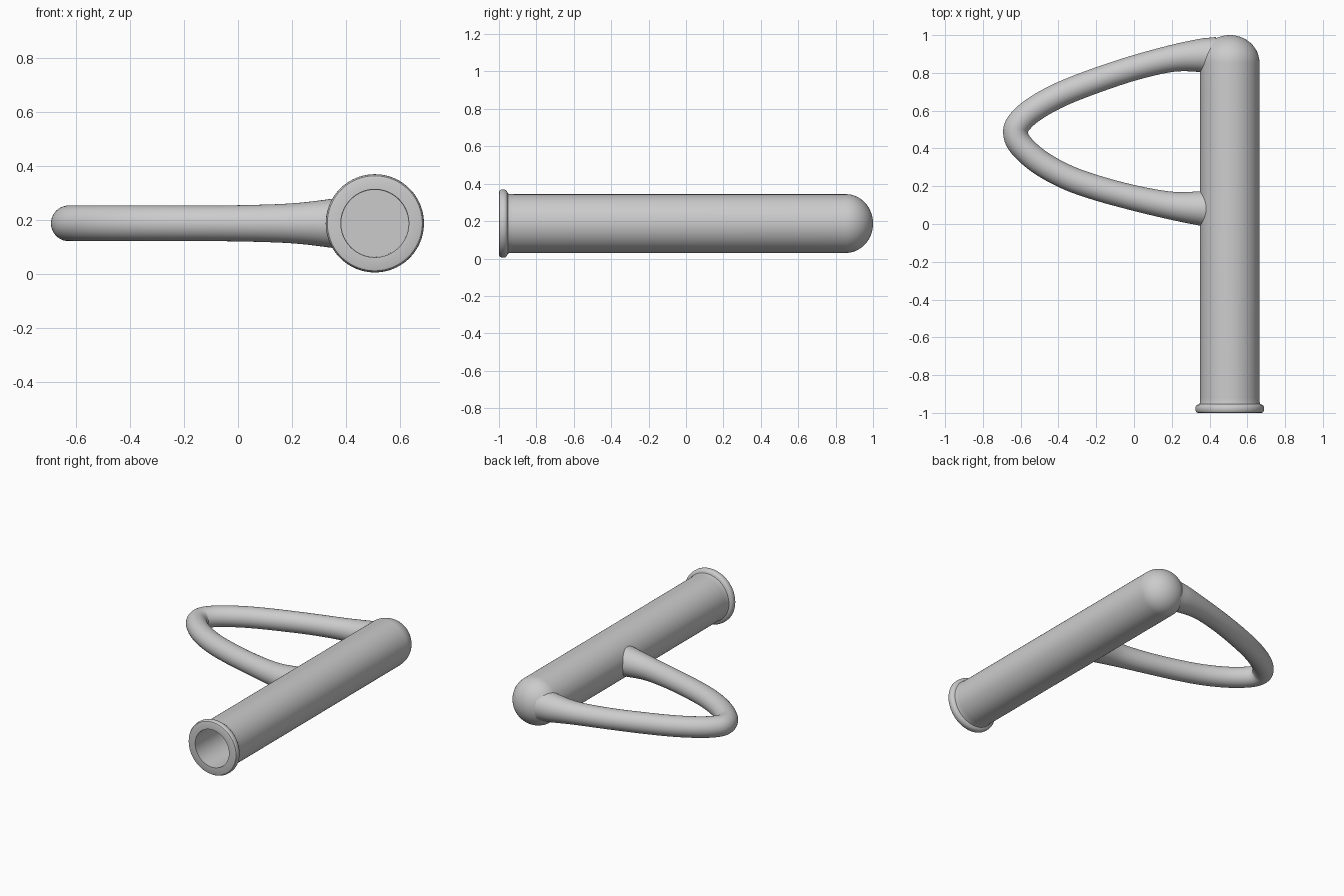
import bpy, bmesh, math
from mathutils import Vector, Matrix

if "Cube" in bpy.data.objects:
    bpy.data.objects.remove(bpy.data.objects["Cube"])

CX, CZ = 0.507, 0.187      # tube axis (runs along y)


def lathe(name, profile, steps=96):
    """Spin (radius, y) points around the tube axis into a closed solid."""
    bm = bmesh.new()
    vs = [bm.verts.new((CX + r, y, CZ)) for r, y in profile]
    es = [bm.edges.new(p) for p in zip(vs, vs[1:])]
    bmesh.ops.spin(bm, geom=vs + es, cent=(CX, 0, CZ), axis=(0, 1, 0),
                   angle=math.tau, steps=steps)
    return finish(bm, name)


def finish(bm, name):
    bmesh.ops.remove_doubles(bm, verts=bm.verts, dist=1e-5)
    bmesh.ops.recalc_face_normals(bm, faces=bm.faces)
    me = bpy.data.meshes.new(name)
    bm.to_mesh(me)
    bm.free()
    ob = bpy.data.objects.new(name, me)
    bpy.context.collection.objects.link(ob)
    return ob


def boolean(target, tool, op):
    m = target.modifiers.new(op.lower(), 'BOOLEAN')
    m.operation, m.object, m.solver = op, tool, 'EXACT'
    bpy.context.view_layer.objects.active = target
    bpy.ops.object.modifier_apply(modifier=m.name)
    bpy.data.objects.remove(tool)


# tube with rolled lip at the open end and a domed far end
profile = [(0, -1), (0.168, -1), (0.176, -0.997), (0.181, -0.989), (0.182, -0.978),
           (0.181, -0.967), (0.176, -0.959), (0.168, -0.955), (0.160, -0.952),
           (0.1575, -0.94), (0.157, -0.92)]
for i in range(17):
    a = i / 16 * math.pi / 2
    profile.append((0.157 * math.cos(a) if i < 16 else 0, 0.855 + 0.145 * math.sin(a)))
tube = lathe("tube", profile)

# loop handle: x, y, radius along the centre line
path = [(0.43, 0.890, 0.100), (0.35, 0.892, 0.088), (0.20, 0.876, 0.071),
        (0.00, 0.826, 0.066), (-0.20, 0.760, 0.066), (-0.39, 0.685, 0.066),
        (-0.53, 0.607, 0.066), (-0.605, 0.540, 0.066), (-0.627, 0.485, 0.066),
        (-0.600, 0.418, 0.066), (-0.50, 0.328, 0.066), (-0.36, 0.250, 0.066),
        (-0.20, 0.192, 0.066), (0.00, 0.138, 0.067), (0.20, 0.097, 0.074),
        (0.35, 0.083, 0.091), (0.43, 0.081, 0.103)]


def catmull(p, n=6):
    p = [Vector(q) for q in p]
    p = [2 * p[0] - p[1]] + p + [2 * p[-1] - p[-2]]
    out = []
    for a, b, c, d in zip(p, p[1:], p[2:], p[3:]):
        for i in range(n):
            t = i / n
            out.append(0.5 * (2 * b + (c - a) * t + (2 * a - 5 * b + 4 * c - d) * t * t
                              + (3 * b - a - 3 * c + d) * t ** 3))
    return out + [p[-2]]


pts = catmull(path)
bm = bmesh.new()
rings, N = [], 40
for i, p in enumerate(pts):
    d = pts[min(i + 1, len(pts) - 1)] - pts[max(i - 1, 0)]
    side = Vector((-d.y, d.x, 0)).normalized()
    rings.append([bm.verts.new(Vector((p.x, p.y, CZ))
                  + side * p.z * math.cos(k * math.tau / N)
                  + Vector((0, 0, p.z * math.sin(k * math.tau / N)))) for k in range(N)])
for a, b in zip(rings, rings[1:]):
    for k in range(N):
        j = (k + 1) % N
        bm.faces.new((a[k], a[j], b[j], b[k]))
bm.faces.new(rings[0])
bm.faces.new(rings[-1])
handle = finish(bm, "handle")

# join handle to the tube, then hollow out the bore
boolean(tube, handle, 'UNION')
bore = lathe("bore_cutter", [(0, -1.05), (0.126, -1.05), (0.124, 0.85), (0, 0.85)])
boolean(tube, bore, 'DIFFERENCE')
tube.name = "tube_with_handle"

bpy.ops.object.select_all(action='DESELECT')
tube.select_set(True)
bpy.context.view_layer.objects.active = tube
bpy.ops.object.shade_smooth_by_angle(angle=math.radians(35))
